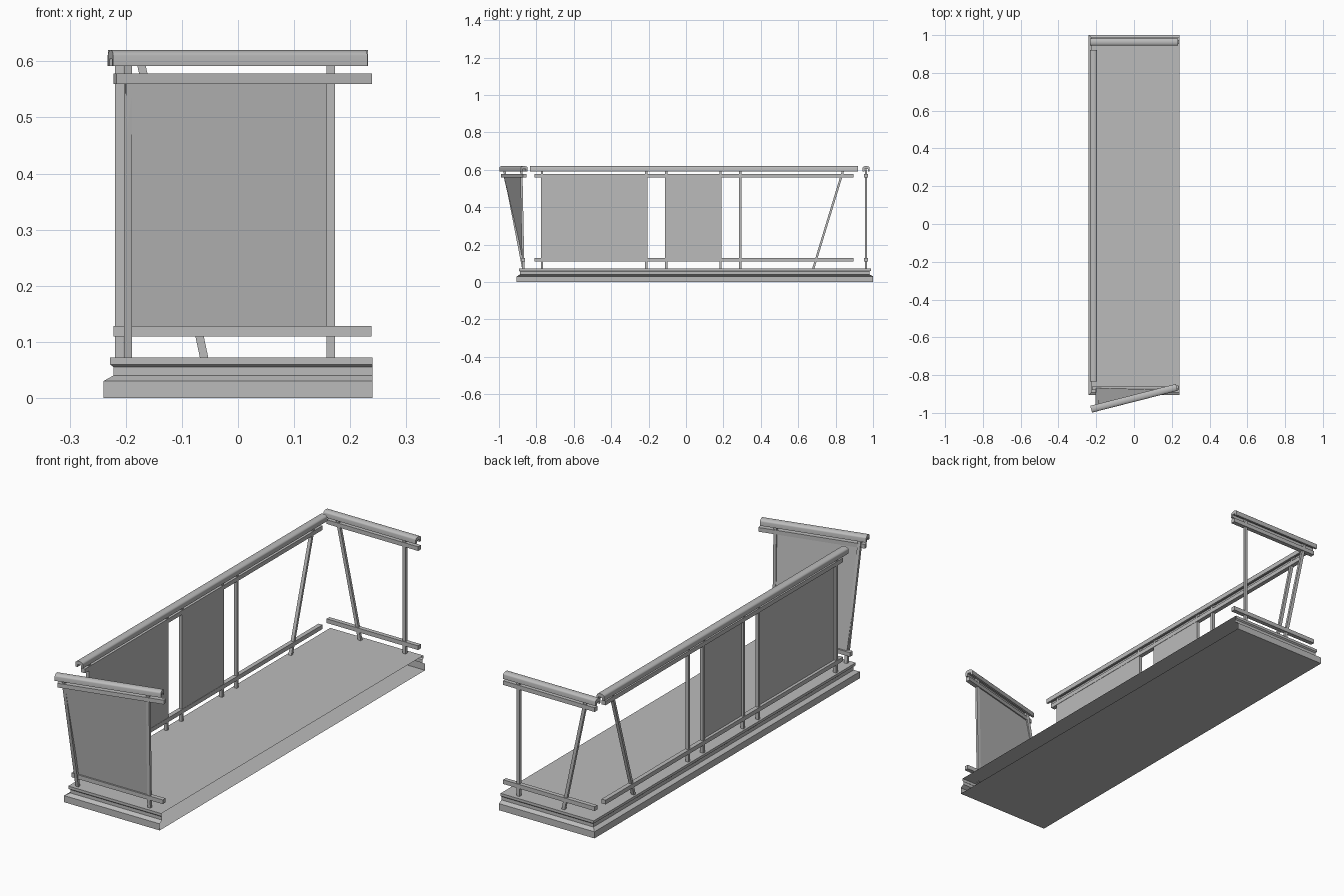
import bpy, bmesh, math
from mathutils import Vector

cube = bpy.data.objects.get("Cube")
if cube:
    bpy.data.objects.remove(cube, do_unlink=True)

grey = bpy.data.materials.new("plain_grey")
grey.use_nodes = True
grey.diffuse_color = (0.5, 0.5, 0.5, 1)
bsdf = grey.node_tree.nodes["Principled BSDF"]
bsdf.inputs["Base Color"].default_value = (0.5, 0.5, 0.5, 1)
bsdf.inputs["Roughness"].default_value = 0.7


def finish(name, bm, smooth=False):
    bmesh.ops.recalc_face_normals(bm, faces=bm.faces)
    mesh = bpy.data.meshes.new(name)
    bm.to_mesh(mesh)
    bm.free()
    mesh.materials.append(grey)
    obj = bpy.data.objects.new(name, mesh)
    bpy.context.collection.objects.link(obj)
    if smooth:
        bpy.ops.object.select_all(action='DESELECT')
        obj.select_set(True)
        bpy.context.view_layer.objects.active = obj
        bpy.ops.object.shade_smooth_by_angle(angle=math.radians(40))
    return obj


def bar(name, start, end, profile, smooth=False):
    """Extrude a profile from start to end; steep bars keep level ends."""
    start, end = Vector(start), Vector(end)
    d = (end - start).normalized()
    if abs(d.z) > 0.5:
        u, v = Vector((1, 0, 0)), Vector((0, 1, 0))
    else:
        v = Vector((0, 0, 1))
        u = d.cross(v).normalized()
    bm = bmesh.new()
    rings = [[bm.verts.new(p + u * a + v * b) for a, b in profile] for p in (start, end)]
    n = len(profile)
    for i in range(n):
        j = (i + 1) % n
        bm.faces.new((rings[0][i], rings[0][j], rings[1][j], rings[1][i]))
    bm.faces.new(rings[0])
    bm.faces.new(rings[1])
    return finish(name, bm, smooth)


def rect(w, h):
    return [(-w / 2, -h / 2), (w / 2, -h / 2), (w / 2, h / 2), (-w / 2, h / 2)]


def panel(name, corners):
    bm = bmesh.new()
    bm.faces.new([bm.verts.new(c) for c in corners])
    obj = finish(name, bm)
    mod = obj.modifiers.new("thickness", 'SOLIDIFY')
    mod.thickness = 0.005
    mod.offset = 0


# Moulded floor slab, open along its wall side
LEFT, WALL, FRONT, BACK = -0.24, 0.24, -0.905, 1.0
steps = [(0, 0), (0.03, 0), (0.04, 0.018), (0.055, 0.018), (0.06, 0.012), (0.072, 0.012)]
bm = bmesh.new()
loops = []
for z, inset in steps:
    x, y0, y1 = LEFT + inset, FRONT + inset, BACK - inset
    loops.append([bm.verts.new(c) for c in ((WALL, y0, z), (x, y0, z), (x, y1, z), (WALL, y1, z))])
for low, high in zip(loops, loops[1:]):
    for i in range(3):
        bm.faces.new((low[i], low[i + 1], high[i + 1], high[i]))
bm.faces.new(loops[0])
bm.faces.new(loops[-1])
finish("floor_slab", bm)

# Profiles: arched handrail with a slot below, square rail, posts
R = 0.0185
arch = [(R * math.cos(math.pi * i / 10), 0.018 + 0.010 * math.sin(math.pi * i / 10))
        for i in range(11)]
handrail = arch + [(-R, 0), (-0.009, 0), (-0.009, 0.012), (0.009, 0.012), (0.009, 0), (R, 0)]
rail = rect(0.02, 0.019)
post = rect(0.015, 0.012)
end_post = rect(0.015, 0.012)
HAND_Z, TOP_Z, LOW_Z, DECK_Z = 0.592, 0.569, 0.119, 0.07

# Long side railing
SX = -0.212
bar("side_handrail", (SX - 0.002, -0.835, HAND_Z), (SX - 0.002, 0.92, HAND_Z), handrail, True)
for label, z in (("top", TOP_Z), ("bottom", LOW_Z)):
    bar("side_%s_rail" % label, (SX, -0.81, z), (SX, 0.895, z), rail)
for i, y in enumerate((-0.77, -0.213, -0.105, 0.184, 0.29)):
    bar("side_post_%d" % (i + 1), (SX, y, DECK_Z), (SX, y, HAND_Z + 0.01), post)
bar("side_slanted_post", (SX, 0.68, DECK_Z), (SX, 0.842, HAND_Z + 0.01), post)
for i, (a, b) in enumerate(((-0.775, -0.208), (-0.11, 0.189))):
    x = SX + 0.006
    panel("side_panel_%d" % (i + 1),
          [(x, a, LOW_Z), (x, b, LOW_Z), (x, b, TOP_Z), (x, a, TOP_Z)])

# Back railing
BY = 0.963
bar("back_handrail", (-0.232, BY, HAND_Z), (0.232, BY, HAND_Z), handrail, True)
for label, z in (("top", TOP_Z), ("bottom", LOW_Z)):
    bar("back_%s_rail" % label, (-0.222, BY, z), (0.238, BY, z), rail)
bar("back_post", (0.165, BY, DECK_Z), (0.165, BY, HAND_Z + 0.01), end_post)
bar("back_slanted_post", (-0.06, BY, DECK_Z), (-0.174, BY, HAND_Z + 0.01), end_post)

# Front railing, its top swung outward at one end
FY = -0.87


def swung(x):
    return -0.864 + (x - 0.23) * 0.255


for label, z, prof, x0, x1 in (("handrail", HAND_Z, handrail, -0.227, 0.226),
                               ("top_rail", TOP_Z, rail, -0.219, 0.236)):
    bar("front_" + label, (x0, swung(x0), z), (x1, swung(x1), z), prof, label == "handrail")
bar("front_bottom_rail", (-0.222, FY, LOW_Z), (0.238, FY, LOW_Z), rail)
for label, x in (("right", -0.196), ("left", 0.165)):
    bar("front_%s_post" % label, (x, FY, DECK_Z), (x, swung(x), HAND_Z + 0.01), end_post)
panel("front_panel", [(-0.2, FY, LOW_Z), (0.165, FY, LOW_Z),
                      (0.165, swung(0.165), TOP_Z), (-0.2, swung(-0.2), TOP_Z)])
